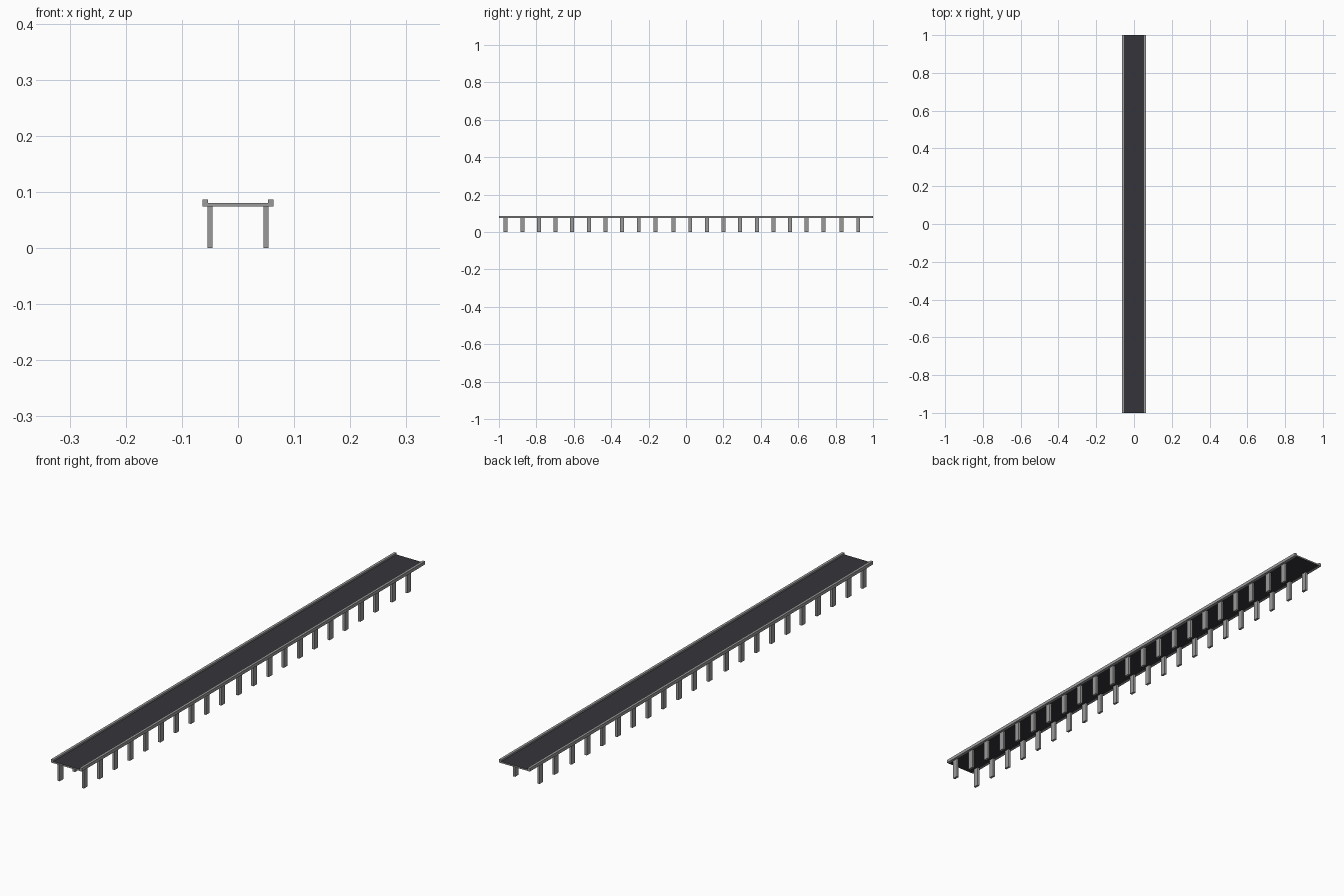
import bpy, bmesh
from mathutils import Vector

if "Cube" in bpy.data.objects:
    bpy.data.objects.remove(bpy.data.objects["Cube"])


def material(name, rgb):
    m = bpy.data.materials.new(name)
    m.diffuse_color = (*rgb, 1)
    m.use_nodes = True
    m.node_tree.nodes["Principled BSDF"].inputs["Base Color"].default_value = m.diffuse_color
    return m


concrete = material("concrete grey", (0.33, 0.33, 0.33))
asphalt = material("asphalt dark grey", (0.036, 0.035, 0.042))


def add_box(bm, lo, hi):
    lo, hi = Vector(lo), Vector(hi)
    verts = bmesh.ops.create_cube(bm, size=1)["verts"]
    for v in verts:
        v.co = Vector(c * s for c, s in zip(v.co, hi - lo)) + (lo + hi) / 2


def build(name, boxes, mats):
    bm = bmesh.new()
    for lo, hi in boxes:
        add_box(bm, lo, hi)
    mesh = bpy.data.meshes.new(name)
    bm.to_mesh(mesh)
    bm.free()
    for m in mats:
        mesh.materials.append(m)
    obj = bpy.data.objects.new(name, mesh)
    bpy.context.collection.objects.link(obj)
    return obj


# Road deck: dark above and below, concrete on the end faces
deck = build("road_deck", [((-0.0537, -1, 0.0745), (0.0537, 1, 0.0800))],
             [asphalt, concrete])
for p in deck.data.polygons:
    p.material_index = 0 if abs(p.normal.z) > 0.5 else 1

# Kerbs and support posts on each side
for side, s in (("left", -1), ("right", 1)):
    x0, x1 = sorted((s * 0.0537, s * 0.063))
    build(side + "_kerb", [((x0, -1, 0.0745), (x1, 1, 0.0863))], [concrete])

    # Posts come in repeating sections of ten
    x0, x1 = sorted((s * 0.0452, s * 0.0543))
    posts = []
    for i in range(22):
        y = -0.964 + 0.0889 * (i % 10) + 0.898 * (i // 10)
        posts.append(((x0, y - 0.0105, 0), (x1, y + 0.0105, 0.077)))
    build(side + "_posts", posts, [concrete])
